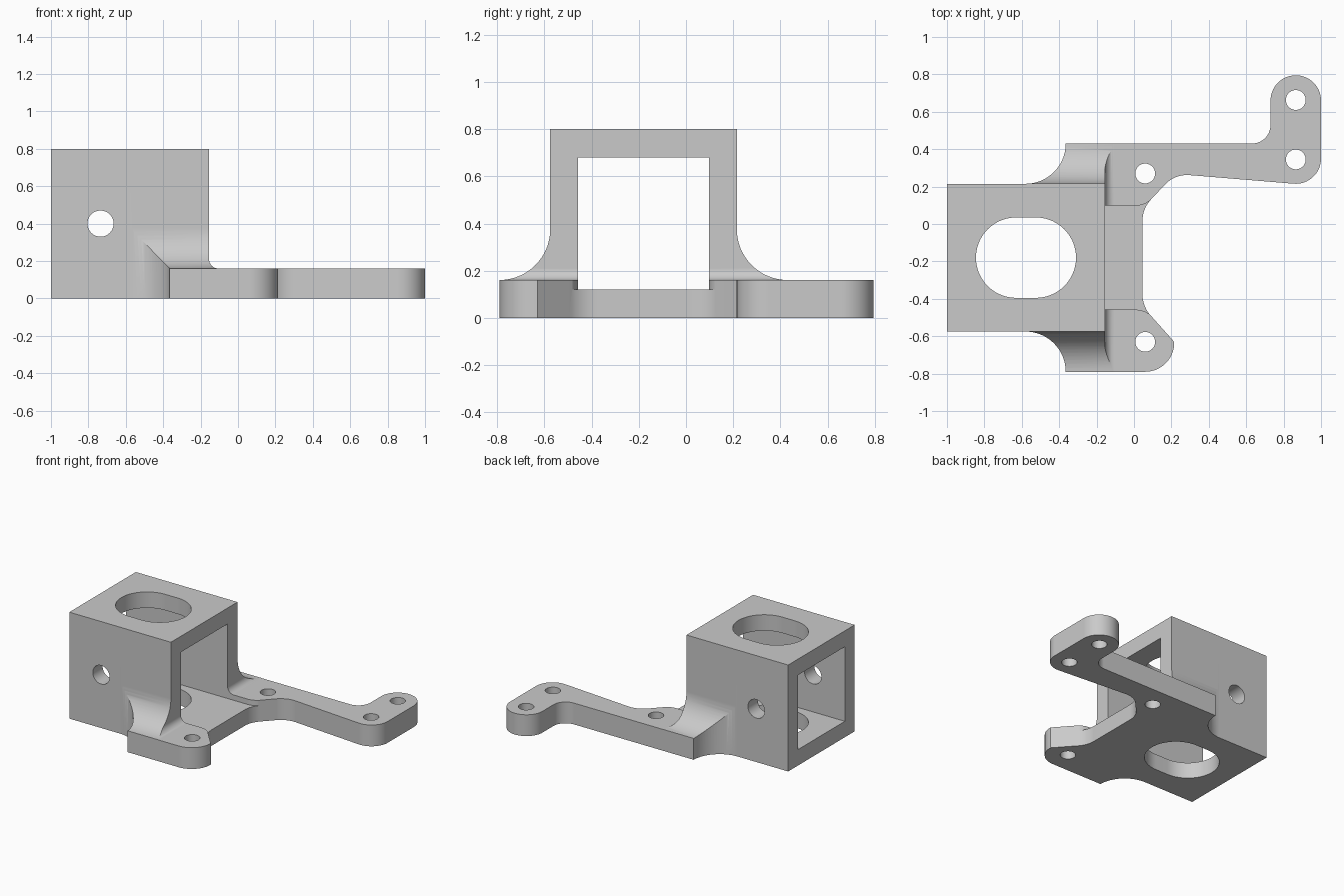
import bpy, bmesh
from math import cos, sin, radians

cube = bpy.data.objects.get("Cube")
if cube:
    bpy.data.objects.remove(cube, do_unlink=True)

SHADE = (0.59, 0.59, 0.59, 1)
grey = bpy.data.materials.new("light_grey")
grey.use_nodes = True
grey.diffuse_color = SHADE
grey.node_tree.nodes["Principled BSDF"].inputs["Base Color"].default_value = SHADE


def arc(cx, cy, r, start, end, n=16):
    steps = [radians(start + (end - start) * i / n) for i in range(n + 1)]
    return [(cx + r * cos(a), cy + r * sin(a)) for a in steps]


def flip(points):
    """Mirror plan points across the box centre line, keeping the loop direction."""
    return [(x, 2 * MID - y) for x, y in reversed(points)]


def prism(name, points, axis, low, high):
    place = {"x": lambda a, b, t: (t, a, b),
             "y": lambda a, b, t: (a, t, b),
             "z": lambda a, b, t: (a, b, t)}[axis]
    bm = bmesh.new()
    loops = [[bm.verts.new(place(a, b, t)) for a, b in points] for t in (low, high)]
    bm.faces.new(loops[0])
    bm.faces.new(loops[1])
    n = len(points)
    for i in range(n):
        j = (i + 1) % n
        bm.faces.new((loops[0][i], loops[0][j], loops[1][j], loops[1][i]))
    bmesh.ops.recalc_face_normals(bm, faces=bm.faces)
    mesh = bpy.data.meshes.new(name)
    bm.to_mesh(mesh)
    bm.free()
    mesh.materials.append(grey)
    obj = bpy.data.objects.new(name, mesh)
    bpy.context.collection.objects.link(obj)
    return obj


def is_closed(mesh):
    bm = bmesh.new()
    bm.from_mesh(mesh)
    closed = len(bm.faces) > 0 and all(e.is_manifold for e in bm.edges)
    bm.free()
    return closed


def combine(target, tool, operation):
    """Boolean that falls back to the second solver if the result has gaps."""
    before = target.data.copy()
    tool.hide_render = True
    bpy.context.view_layer.objects.active = target
    for solver in ("MANIFOLD", "EXACT"):
        target.data = before.copy()
        mod = target.modifiers.new("cut", "BOOLEAN")
        mod.operation, mod.solver, mod.object = operation, solver, tool
        bpy.ops.object.modifier_apply(modifier=mod.name)
        if is_closed(target.data):
            break
    bpy.data.objects.remove(tool, do_unlink=True)


MID = -0.18                      # centre line of the box
WALL, EDGE, R = 0.215, 0.43, 0.215
THICK = 0.16
GAP = 0.0006                     # keeps cutter faces off the body faces

# Plan outline: box, two mounting ears and the long bent arm
flare = arc(-0.58, EDGE, R, 270, 360)
throat = arc(0.215, 0.015, 0.17, 180, 135, 8)
plan = [(-1, WALL)] + flare
plan += arc(0.63, 0.53, 0.1, 270, 360)
plan += arc(0.865, 0.66, 0.135, 180, 0, 28)
plan += arc(0.865, 0.35, 0.135, 0, -95)
plan += arc(0.283, 0.102, 0.16, 85, 135, 10)
plan += throat[::-1]
plan += flip(throat[::-1])
plan += [(0.215, -0.63)] + arc(0.06, -0.635, 0.155, 0, -90)[1:]
plan += flip(flare) + [(-1, 2 * MID - WALL)]
bracket = prism("mounting_bracket", plan, "z", 0, 0.8)

# Side profile: box front with a small fillet down onto the plate
side = [(-1.2, -0.1), (1.2, -0.1), (1.2, THICK)]
side += arc(-0.105, THICK + 0.05, 0.05, 270, 180, 8) + [(-0.155, 0.9), (-1.2, 0.9)]
combine(bracket, prism("side", side, "y", -1.2, 1.2), "INTERSECT")

# Cross-section: tall box sweeping out to the thin plate on both sides
top = THICK + GAP
section = [(1.2, -0.1), (1.2, top)] + arc(EDGE + GAP, top + R, R, 270, 180) + [(WALL + GAP, 0.9)]
section += [(2 * MID - y, z) for y, z in reversed(section)]
combine(bracket, prism("section", section, "x", -1.2, 1.2), "INTERSECT")

# Square tunnel through the box, widening at the front of the plate
mouth = [(-1.2, 0.098)] + arc(0.01, 0.218, 0.12, 270, 315, 8) + [(0.2, 0.133)]
combine(bracket, prism("tunnel", mouth + flip(mouth), "z", 0.12, 0.68), "DIFFERENCE")

# Rounded slot through roof and floor
slot = arc(-0.525, MID, 0.215, -90, 90, 28) + arc(-0.63, MID, 0.215, 90, 270, 28)
combine(bracket, prism("slot", slot, "z", -0.1, 0.9), "DIFFERENCE")

# Side wall holes
side_hole = arc(-0.735, 0.4, 0.07, 0, 360, 32)[:-1]
combine(bracket, prism("side_hole", side_hole, "y", -1, 1), "DIFFERENCE")

# Screw holes in the ears and arm
for x, y in ((0.06, 0.27), (0.06, -0.63), (0.865, 0.663), (0.865, 0.345)):
    hole = arc(x, y, 0.053, 0, 360, 32)[:-1]
    combine(bracket, prism("screw_hole", hole, "z", -0.1, 0.5), "DIFFERENCE")

# Smooth curves, crisp edges
bpy.ops.object.select_all(action="DESELECT")
bracket.select_set(True)
bpy.context.view_layer.objects.active = bracket
bpy.ops.object.shade_smooth_by_angle(angle=radians(25))
weighted = bracket.modifiers.new("flat_faces", "WEIGHTED_NORMAL")
weighted.keep_sharp = True
